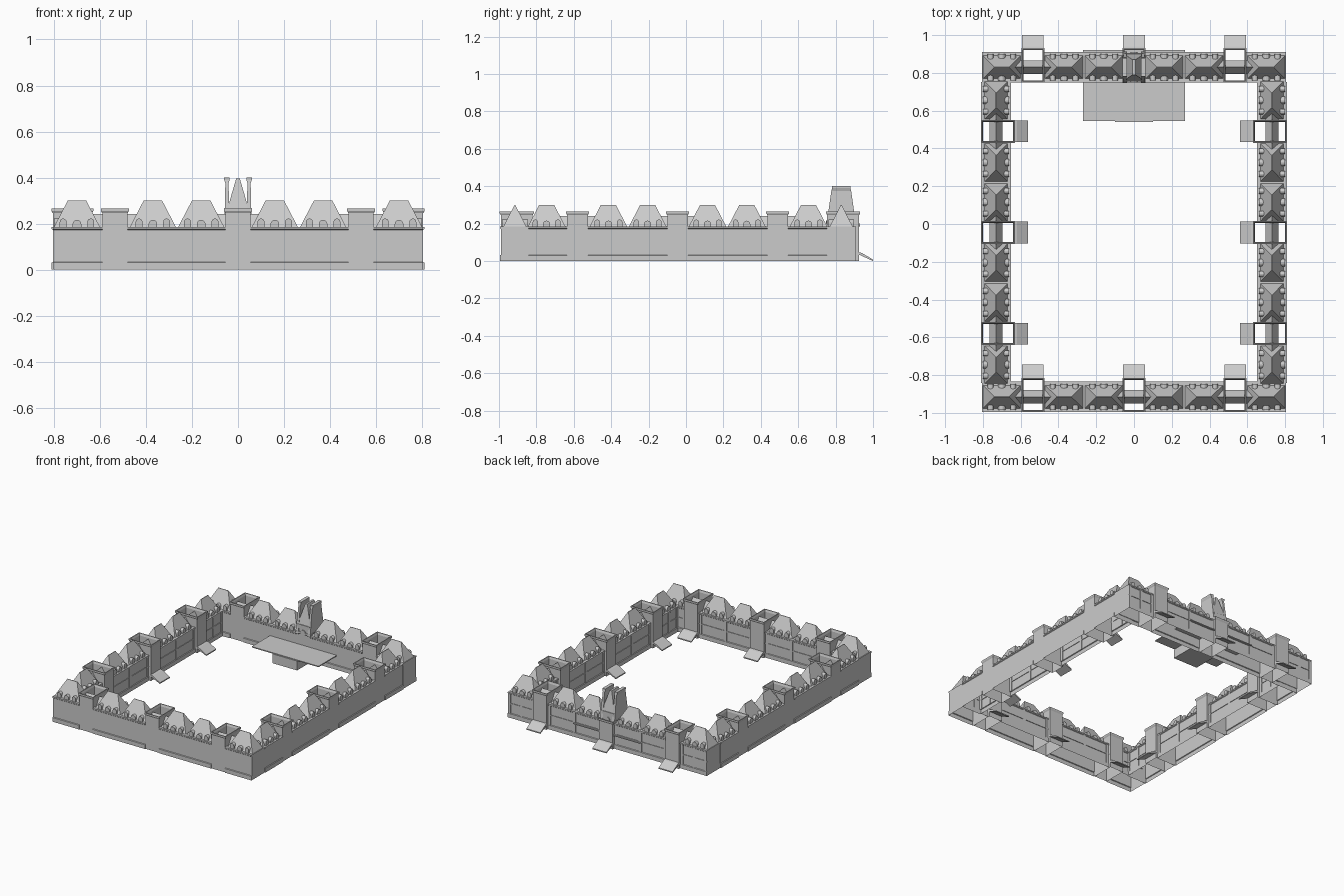
import bpy, bmesh, math
from mathutils import Matrix, Vector

if "Cube" in bpy.data.objects:
    bpy.data.objects.remove(bpy.data.objects["Cube"], do_unlink=True)

stone = bpy.data.materials.new("grey stone")
stone.use_nodes = True
grey = (0.6, 0.6, 0.6, 1)
stone.diffuse_color = grey
stone.node_tree.nodes["Principled BSDF"].inputs["Base Color"].default_value = grey

parts = {}


def part(name):
    return parts.setdefault(name, bmesh.new()) if name not in parts else parts[name]


def skin(bm, rings, bottom, top):
    for a, b in zip(rings, rings[1:]):
        for i in range(len(a)):
            j = (i + 1) % len(a)
            bm.faces.new((a[i], a[j], b[j], b[i]))
    if bottom:
        bm.faces.new(rings[0])
    if top:
        bm.faces.new(rings[-1])


def loft(name, m, loops, bottom=True, top=True):
    """Stack of rectangles (u0, u1, v0, v1, z)."""
    bm = part(name)
    rings = [[bm.verts.new(m @ Vector(p)) for p in
              ((a, c, z), (b, c, z), (b, d, z), (a, d, z))] for a, b, c, d, z in loops]
    skin(bm, rings, bottom, top)


def box(name, m, u0, u1, v0, v1, z0, z1):
    loft(name, m, [(u0, u1, v0, v1, z0), (u0, u1, v0, v1, z1)])


def prism(name, m, profile, start, end, along_u):
    """Profile (across, z) extruded along the wall or across it."""
    bm = part(name)
    rings = [[bm.verts.new(m @ Vector((t, a, z) if along_u else (a, t, z)))
              for a, z in profile] for t in (start, end)]
    skin(bm, rings, True, True)


DEPTH, DECK = 0.15, 0.185
TOWERS = (-0.535, 0, 0.535)
ROOFS = (-0.70, -0.37, -0.16, 0.16, 0.37, 0.70)


def wall_segment(m, a, b):
    steps = [(0.005, 0), (0.005, 0.03), (0, 0.033), (0, 0.172), (0.005, 0.176), (0.005, DECK)]
    loft("wall", m, [(a, b, -o, DEPTH + o, z) for o, z in steps], bottom=False)
    # courtyard string course and pilasters
    box("string_course", m, a, b, DEPTH - 0.004, DEPTH + 0.004, 0.1, 0.107)
    for u in (a + 0.012, (a + b) / 2, b - 0.012):
        box("pilaster", m, u - 0.01, u + 0.01, DEPTH - 0.004, DEPTH + 0.004, 0.03, 0.175)


def tower(m, c, height):
    # hollow shaft with a flared rim, open at top and bottom
    steps = [(0, 0), (0, height - 0.02), (0.006, height - 0.01), (0.006, height),
             (0, height), (-0.005, height - 0.015), (-0.005, 0)]
    loft("tower", m, [(c - 0.055 - o, c + 0.055 + o, -o, 0.17 + o, z)
                      for o, z in steps], bottom=False, top=False)
    prism("ramp", m, [(0.168, 0.035), (0.168, 0.047), (0.185, 0.043), (0.245, 0.008),
                      (0.245, 0)], c - 0.057, c + 0.057, True)


def arch(m, c, half, spring, v0, v1):
    pts = [(c - half, DECK - 0.002)]
    for i in range(7):
        t = math.pi * (1 - i / 6)
        pts.append((c + half * math.cos(t), DECK + spring + half * math.sin(t)))
    pts.append((c + half, DECK - 0.002))
    prism("dormer", m, pts, v0, v1, False)


def roof(m, c):
    mid = DEPTH / 2
    loft("roof", m, [(c - 0.1, c + 0.1, 0.014, 0.136, DECK),
                     (c - 0.04, c + 0.04, mid - 0.002, mid + 0.002, 0.30)])
    for d, half, spring in ((-0.06, 0.015, 0.022), (0, 0.019, 0.012), (0.06, 0.015, 0.022)):
        arch(m, c + d, half, spring, 0.006, 0.04)
        arch(m, c + d, half, spring, DEPTH - 0.04, DEPTH - 0.006)


def row(m, end, gate=False):
    # walls between towers
    edges = [-end] + [c + s for c in TOWERS for s in (-0.055, 0.055)] + [end]
    for a, b in zip(edges[::2], edges[1::2]):
        wall_segment(m, a, b)
    for c in TOWERS:
        is_gate = gate and c == 0
        tower(m, c, 0.2 if is_gate else 0.265)
        if not is_gate:
            prism("low_ridge", m, [(0.04, DECK), (0.075, 0.242), (0.11, DECK)],
                  c - 0.1, c + 0.1, True)
    for c in ROOFS:
        roof(m, c)


def place(x, y, turn):
    return Matrix.Translation((x, y, 0)) @ Matrix.Rotation(math.radians(turn), 4, "Z")


back = place(0, 0.755, 0)
row(place(0, -0.99, 0), 0.805)
row(back, 0.805, gate=True)
row(place(0.805, -0.045, 90), 0.798)
row(place(-0.805, -0.045, -90), 0.798)

# gatehouse: body, steep roof and two tall side fins
box("gate_body", back, -0.05, 0.05, 0, DEPTH, 0.18, 0.25)
loft("gate_roof", back, [(-0.048, 0.048, 0.005, 0.145, 0.25), (-0.03, 0.03, 0.02, 0.13, 0.32),
                         (-0.008, 0.008, 0.035, 0.115, 0.395)])
arch(back, 0, 0.019, 0.012, -0.006, 0.02)
arch(back, 0, 0.019, 0.012, DEPTH - 0.02, DEPTH + 0.006)
for c in (-0.048, 0.048):
    loft("gate_fin", back, [(c - w, c + w, v, DEPTH - v, z) for w, v, z in
                            ((0.012, -0.008, 0.18), (0.009, 0.01, 0.29), (0.007, 0.022, 0.375),
                             (0.012, 0.026, 0.39), (0.012, 0.026, 0.4))])

# raised platform with its support block
box("platform", back, -0.27, 0.27, -0.21, 0.165, 0.097, 0.104)
box("platform_support", back, -0.1, 0.1, -0.215, 0, 0.03, 0.098)

for name, bm in parts.items():
    bmesh.ops.recalc_face_normals(bm, faces=bm.faces)
    mesh = bpy.data.meshes.new(name)
    bm.to_mesh(mesh)
    bm.free()
    mesh.materials.append(stone)
    bpy.context.collection.objects.link(bpy.data.objects.new(name, mesh))
